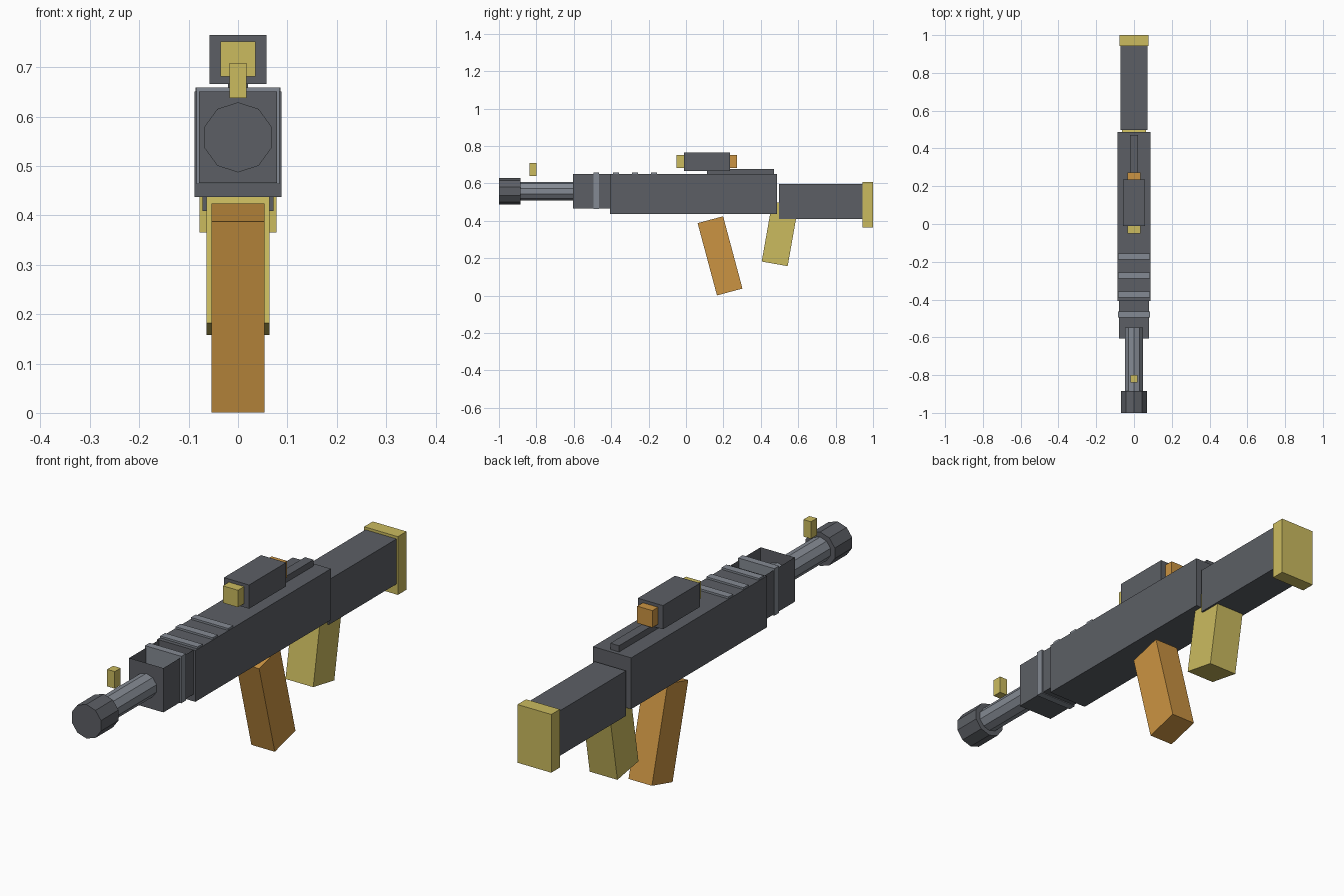
import bpy, bmesh, math

if "Cube" in bpy.data.objects:
    bpy.data.objects.remove(bpy.data.objects["Cube"])


def material(name, rgb):
    """Flat colour from 0-255 sRGB, stored as linear."""
    def lin(c):
        c /= 255
        return c / 12.92 if c <= 0.04045 else ((c + 0.055) / 1.055) ** 2.4
    m = bpy.data.materials.new(name)
    m.diffuse_color = (*[lin(c) for c in rgb], 1)
    m.use_nodes = True
    m.node_tree.nodes["Principled BSDF"].inputs["Base Color"].default_value = m.diffuse_color
    return m


DARK = material("dark_grey", (92, 95, 101))
LIGHT = material("light_grey", (132, 138, 147))
YELLOW = material("dull_yellow", (203, 187, 95))
ORANGE = material("burnt_orange", (203, 148, 66))


def finish(name, bm, mat):
    me = bpy.data.meshes.new(name)
    bm.to_mesh(me)
    bm.free()
    me.materials.append(mat)
    ob = bpy.data.objects.new(name, me)
    bpy.context.collection.objects.link(ob)
    return ob


def box(name, half_x, y, z, mat, tilt=0, open_top=False):
    """Box centred on x = 0, spanning y and z ranges, tilted about its centre."""
    bm = bmesh.new()
    bmesh.ops.create_cube(bm, size=1)
    for v in bm.verts:
        v.co.x *= 2 * half_x
        v.co.y *= y[1] - y[0]
        v.co.z *= z[1] - z[0]
    if open_top:
        top = [f for f in bm.faces if f.normal.z > 0.5]
        bmesh.ops.delete(bm, geom=top, context='FACES_ONLY')
    ob = finish(name, bm, mat)
    ob.location = (0, (y[0] + y[1]) / 2, (z[0] + z[1]) / 2)
    ob.rotation_euler.x = math.radians(tilt)
    return ob


def tube(name, radius, y, z, mat, sides=10):
    """Prism along y with one corner pointing straight up."""
    bm = bmesh.new()
    rings = []
    for yy in y:
        rings.append([bm.verts.new((radius * math.sin(a), yy, z + radius * math.cos(a)))
                      for a in (2 * math.pi * i / sides for i in range(sides))])
    for i in range(sides):
        j = (i + 1) % sides
        bm.faces.new((rings[0][i], rings[0][j], rings[1][j], rings[1][i]))
    for r in rings:
        bm.faces.new(r)
    bmesh.ops.recalc_face_normals(bm, faces=bm.faces)
    return finish(name, bm, mat)


# main body
box("receiver", 0.088, (-0.407, 0.487), (0.437, 0.651), DARK)
for i, y in enumerate((-0.374, -0.273, -0.172)):
    box(f"top_rib_{i + 1}", 0.086, (y - 0.016, y + 0.016), (0.63, 0.659), LIGHT)

# handguard, open on top, with its band
box("handguard", 0.079, (-0.605, -0.407), (0.466, 0.651), DARK, open_top=True)
box("handguard_band", 0.084, (-0.494, -0.464), (0.463, 0.659), LIGHT)

# barrel, muzzle and front sight
tube("barrel", 0.05, (-0.89, -0.548), 0.558, LIGHT)
tube("muzzle", 0.071, (-1.0, -0.885), 0.558, DARK)
box("front_sight", 0.0175, (-0.838, -0.799), (0.638, 0.709), YELLOW)

# rail and scope
box("rail", 0.02, (0.113, 0.47), (0.64, 0.677), DARK)
box("scope_body", 0.058, (-0.01, 0.235), (0.666, 0.765), DARK)
box("scope_front_lens", 0.035, (-0.05, -0.01), (0.681, 0.752), YELLOW)
box("scope_rear_lens", 0.035, (0.235, 0.272), (0.681, 0.752), ORANGE)

# stock and butt plate
box("stock", 0.072, (0.498, 0.945), (0.409, 0.597), DARK)
box("butt_plate", 0.078, (0.943, 1.0), (0.365, 0.608), YELLOW)

# tilted grip and magazine
box("grip", 0.064, (0.432, 0.573), (0.167, 0.493), YELLOW, tilt=-10)
box("magazine", 0.054, (0.1115, 0.2525), (0.0122, 0.4122), ORANGE, tilt=15)
